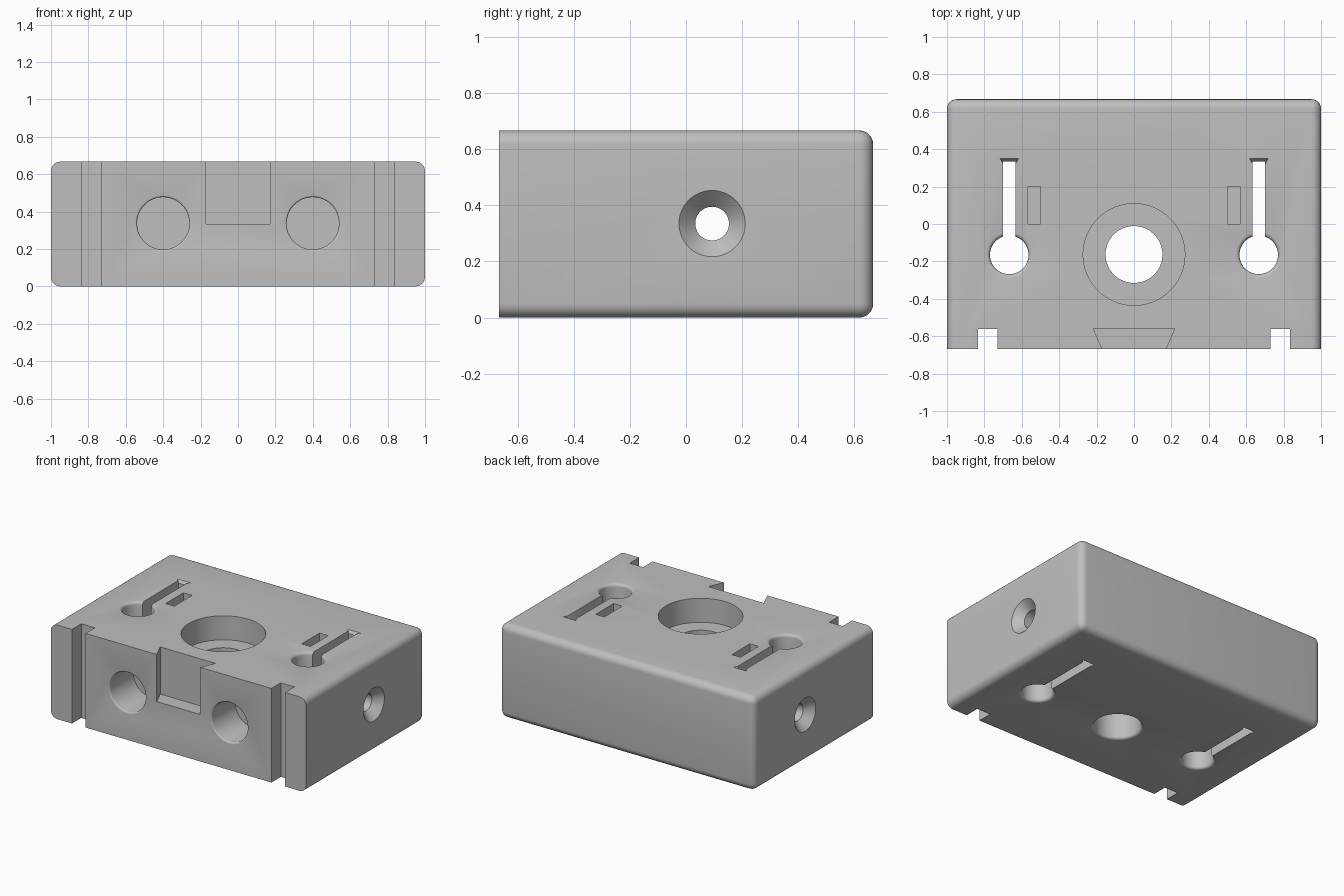
import bpy, bmesh, math
from mathutils import Matrix

if "Cube" in bpy.data.objects:
    bpy.data.objects.remove(bpy.data.objects["Cube"])

W, D, H = 1.0, 0.667, 0.667   # half width, half depth, height
SEG = 64

grey = bpy.data.materials.new("plain_grey")
grey.diffuse_color = (0.52, 0.52, 0.52, 1)
grey.use_nodes = True
grey.node_tree.nodes["Principled BSDF"].inputs["Base Color"].default_value = grey.diffuse_color


def to_object(bm, name):
    bmesh.ops.recalc_face_normals(bm, faces=bm.faces)
    mesh = bpy.data.meshes.new(name)
    bm.to_mesh(mesh)
    bm.free()
    ob = bpy.data.objects.new(name, mesh)
    bpy.context.collection.objects.link(ob)
    return ob


def prism(name, bottom, top, z0, z1):
    """Solid between two matching xy outlines."""
    bm = bmesh.new()
    a = [bm.verts.new((x, y, z0)) for x, y in bottom]
    b = [bm.verts.new((x, y, z1)) for x, y in top]
    bm.faces.new(a)
    bm.faces.new(b)
    n = len(a)
    for i in range(n):
        j = (i + 1) % n
        bm.faces.new((a[i], a[j], b[j], b[i]))
    return to_object(bm, name)


def box(name, x0, x1, y0, y1, z0, z1):
    o = [(x0, y0), (x1, y0), (x1, y1), (x0, y1)]
    return prism(name, o, o, z0, z1)


def lathe(name, profile, matrix):
    """Turned solid from (radius, height) pairs."""
    bm = bmesh.new()
    rings = []
    for r, h in profile:
        rings.append([bm.verts.new((r * math.cos(2 * math.pi * i / SEG),
                                    r * math.sin(2 * math.pi * i / SEG), h))
                      for i in range(SEG)])
    bm.faces.new(rings[0])
    bm.faces.new(rings[-1])
    for a, b in zip(rings, rings[1:]):
        for i in range(SEG):
            j = (i + 1) % SEG
            bm.faces.new((a[i], a[j], b[j], b[i]))
    bmesh.ops.transform(bm, matrix=matrix, verts=bm.verts)
    return to_object(bm, name)


def rim(r, f, h, sign):
    """Rounded hole mouth at height h, listed from the mouth inward."""
    pts = [(r + f, h + sign * 0.05)]
    for i in range(5):
        a = math.pi / 2 * i / 4
        pts.append((r + f - f * math.sin(a), h - sign * f * (1 - math.cos(a))))
    return pts


# Block with every edge rounded except around the front face
bm = bmesh.new()
bmesh.ops.create_cube(bm, size=1)
for v in bm.verts:
    v.co = (v.co.x * 2 * W, v.co.y * 2 * D, (v.co.z + 0.5) * H)
edges = [e for e in bm.edges if not all(v.co.y < 0 for v in e.verts)]
bmesh.ops.bevel(bm, geom=edges, offset=0.05, segments=6, profile=0.5,
                affect='EDGES', clamp_overlap=True)
block = to_object(bm, "mounting_block")
block.data.materials.append(grey)

cutters = []

# Central through hole with counterbore
at_centre = Matrix.Translation((0, -0.163, 0))
cutters.append(lathe("centre_hole", rim(0.152, 0.02, 0, -1) + [(0.152, 0.55)], at_centre))
cutters.append(lathe("counterbore", [(0.272, 0.497), (0.272, 0.75)], at_centre))

# Cross bore countersunk at both sides
cutters.append(lathe("cross_bore",
                     [(0.168, -1.05), (0.06, -0.942), (0.06, 0.942), (0.168, 1.05)],
                     Matrix.Translation((0, 0.093, 0.335)) @ Matrix.Rotation(math.pi / 2, 4, 'Y')))

# Dovetail notch in the front
tail = [(-0.135, -0.75), (0.135, -0.75), (0.217, -0.56), (-0.217, -0.56)]
cutters.append(prism("dovetail_notch", tail, tail, 0.333, 0.75))

for s in (-1, 1):
    # Keyhole: round opening, slot and bevelled slot ends
    profile = rim(0.103, 0.02, 0, -1) + rim(0.103, 0.02, H, 1)[::-1]
    cutters.append(lathe("keyhole_round", profile, Matrix.Translation((s * 0.667, -0.165, 0))))
    cx = s * 0.667
    cutters.append(box("keyhole_slot", cx - 0.034, cx + 0.034, -0.165, 0.335, -0.1, 0.8))
    inner = [(cx - 0.032, 0.32), (cx + 0.032, 0.32), (cx + 0.034, 0.334), (cx - 0.034, 0.334)]
    outer = [(cx - 0.032, 0.32), (cx + 0.032, 0.32), (cx + 0.052, 0.352), (cx - 0.052, 0.352)]
    cutters.append(prism("slot_end_top", inner, outer, H - 0.02, H + 0.002))
    cutters.append(prism("slot_end_bottom", outer, inner, -0.002, 0.02))
    # Nut pocket
    px = s * 0.534
    cutters.append(box("nut_pocket", px - 0.034, px + 0.034, 0.0, 0.2, 0.22, 0.8))
    # Vertical groove in the front face
    gx = s * 0.782
    cutters.append(box("front_groove", gx - 0.053, gx + 0.053, -0.8, -0.562, -0.1, 0.8))
    # Blind round socket in the front face
    socket = rim(0.14, 0.01, D, 1) + [(0.14, D - 0.267)]
    cutters.append(lathe("front_socket", socket,
                         Matrix.Translation((s * 0.4, 0, 0.337)) @ Matrix.Rotation(math.pi / 2, 4, 'X')))

# Cut every opening out of the block
bpy.context.view_layer.objects.active = block
block.select_set(True)
for c in cutters:
    c.hide_render = True
    c.data.materials.append(grey)
    m = block.modifiers.new(c.name, 'BOOLEAN')
    m.operation = 'DIFFERENCE'
    m.solver = 'EXACT'
    m.object = c
    bpy.ops.object.modifier_apply(modifier=m.name)
    bpy.data.objects.remove(c, do_unlink=True)

bpy.ops.object.shade_smooth_by_angle(angle=math.radians(30))
